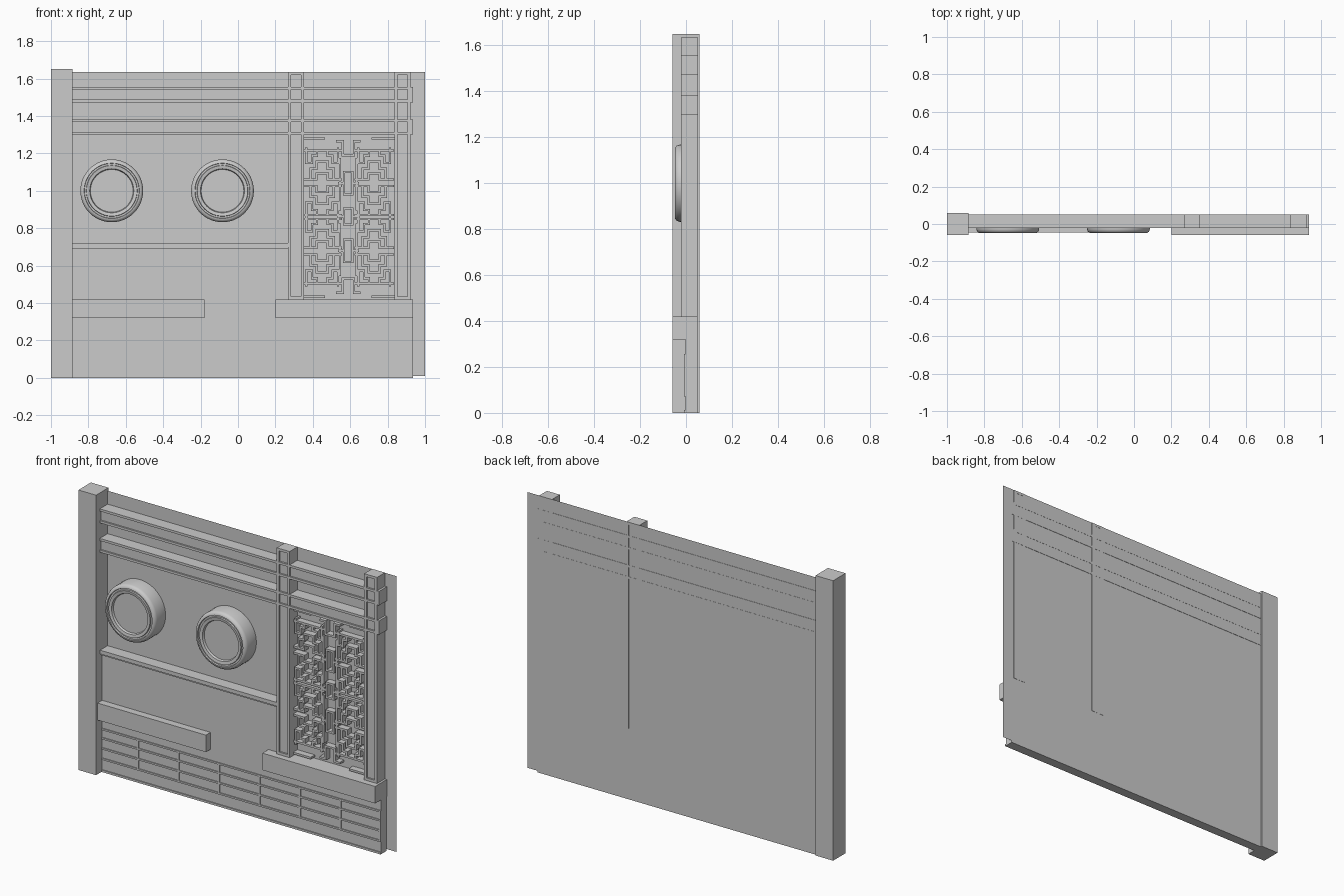
import bpy, bmesh, math
from mathutils import Matrix

if "Cube" in bpy.data.objects:
    bpy.data.objects.remove(bpy.data.objects["Cube"])

BACK = 0.05          # y of the thin backing sheet


def boxes(name, items):
    """One object made of boxes (x0, x1, y0, y1, z0, z1)."""
    bm = bmesh.new()
    for x0, x1, y0, y1, z0, z1 in items:
        m = Matrix.Translation(((x0 + x1) / 2, (y0 + y1) / 2, (z0 + z1) / 2))
        m = m @ Matrix.Diagonal((x1 - x0, y1 - y0, z1 - z0, 1))
        bmesh.ops.create_cube(bm, size=1, matrix=m)
    me = bpy.data.meshes.new(name)
    bm.to_mesh(me)
    bm.free()
    ob = bpy.data.objects.new(name, me)
    bpy.context.collection.objects.link(ob)
    return ob


def lathe(name, cx, cz, profile, n=48):
    """Spin (radius, y) profile around the y axis."""
    bm = bmesh.new()
    vs = [bm.verts.new((r, y, 0)) for r, y in profile]
    es = [bm.edges.new(p) for p in zip(vs, vs[1:])]
    bmesh.ops.spin(bm, geom=vs + es, cent=(0, 0, 0), axis=(0, 1, 0),
                   angle=math.tau, steps=n, use_duplicate=False)
    bmesh.ops.remove_doubles(bm, verts=bm.verts, dist=1e-4)
    bmesh.ops.recalc_face_normals(bm, faces=bm.faces)
    me = bpy.data.meshes.new(name)
    bm.to_mesh(me)
    bm.free()
    ob = bpy.data.objects.new(name, me)
    ob.location = (cx, 0, cz)
    bpy.context.collection.objects.link(ob)
    bpy.context.view_layer.objects.active = ob
    ob.select_set(True)
    bpy.ops.object.shade_smooth_by_angle(angle=math.radians(35))
    ob.select_set(False)


# Backing sheet (single plane)
bpy.ops.mesh.primitive_plane_add(size=1, location=(0.0575, BACK, 0.8225), rotation=(math.pi / 2, 0, 0))
sheet = bpy.context.object
sheet.name = "backing_sheet"
sheet.scale = (1.885, 1.625, 1)

# Heavy corner post
boxes("corner_post", [(-1, -0.885, -0.058, 0.058, 0, 1.65)])

# Plinth, lower wall and the rail on top of it
boxes("plinth", [(-0.885, 0.935, -0.002, 0.049, 0, 0.42)])
boxes("lower_wall", [(-0.885, 0.275, -0.002, BACK, 0.42, 0.69)])
boxes("wall_rail", [(-0.885, 0.275, -0.012, BACK, 0.69, 0.70),
                    (-0.885, 0.275, -0.02, BACK, 0.70, 0.722)])

# Ledges either side of the opening
boxes("left_ledge", [(-0.885, -0.178, -0.045, 0.0, 0.32, 0.42)])
boxes("right_ledge", [(0.20, 0.935, -0.058, BACK, 0.32, 0.42)])

# Brick joint strips
joints = [(-0.885, 0.935, -0.008, 0, z - 0.005, z + 0.005) for z in (0.077, 0.138, 0.198, 0.252)]
joints += [(x - 0.005, x + 0.005, -0.007, 0, 0.077, 0.252)
           for x in [-0.65 + 0.264 * i for i in range(6)] + [0.929]]
joints.append((-0.885, 0.935, -0.008, 0, 0, 0.012))
boxes("brick_joints", joints)

# Timber posts with raised edge strips
for name, x0, x1 in (("middle_post", 0.268, 0.352), ("right_post", 0.838, 0.922)):
    e, f = 0.015, -0.022
    boxes(name, [(x0 + 0.001, x1 - 0.001, -0.012, 0.051, 0.42, 1.634),
                 (x0, x0 + e, f, 0.052, 0.42, 1.635), (x1 - e, x1, f, 0.052, 0.42, 1.635),
                 (x0 + e, x1 - e, f, 0.052, 1.62, 1.635), (x0 + e, x1 - e, f, 0.0, 0.42, 0.435)])

# Cross beams with raised edge strips
for name, z0, z1 in (("upper_beam", 1.473, 1.556), ("lower_beam", 1.30, 1.382)):
    e, f = 0.014, -0.0225
    boxes(name, [(-0.885, 0.934, -0.013, 0.051, z0 + 0.001, z1 - 0.001),
                 (-0.885, 0.935, f, 0.052, z0, z0 + e), (-0.885, 0.935, f, 0.052, z1 - e, z1),
                 (0.921, 0.935, f, 0.052, z0 + e, z1 - e)])

# Round windows
ring = [(0.168, BACK), (0.168, -0.028), (0.164, -0.04), (0.155, -0.047), (0.148, -0.048),
        (0.146, -0.04), (0.137, -0.04), (0.135, -0.048), (0.118, -0.045), (0.114, -0.032), (0, -0.032)]
for i, x in enumerate((-0.675, -0.083)):
    lathe(f"round_window_{i + 1}", x, 1.0, ring)

# Fretwork: a quarter pattern of strokes mirrored four ways in each tile
T, FRONT = 0.006, 0.012
QUARTER = [(0.03, 0.018, 0.1, 0.018), (0.03, 0.018, 0.03, 0.05), (0, 0.05, 0.03, 0.05),
           (0.062, 0.018, 0.062, 0.075), (0.03, 0.075, 0.062, 0.075), (0.03, 0.075, 0.03, 0.112),
           (0, 0.112, 0.03, 0.112), (0.055, 0.105, 0.085, 0.105), (0.055, 0.105, 0.055, 0.145),
           (0.028, 0.145, 0.055, 0.145), (0.085, 0.105, 0.085, 0.183), (0.028, 0.145, 0.028, 0.165),
           (0, 0.172, 0.1, 0.172)]


def stroke(ax, az, bx, bz, front=FRONT):
    return (min(ax, bx) - T, max(ax, bx) + T, front, BACK, min(az, bz) - T, max(az, bz) + T)


for cx, side in ((0.45, "left"), (0.728, "right")):
    for cz, level in ((1.043, "upper"), (0.677, "lower")):
        boxes(f"fretwork_{side}_{level}",
              [stroke(cx + sx * a, cz + sz * b, cx + sx * c, cz + sz * d)
               for a, b, c, d in QUARTER for sx in (1, -1) for sz in (1, -1)])

# Centre links of the fretwork and its outer border
links = []
for z0, z1 in ((0.98, 1.10), (0.82, 0.905), (0.62, 0.74)):
    xa, xb = 0.567, 0.612
    links += [stroke(xa, z0, xb, z0), stroke(xa, z1, xb, z1),
              stroke(xa, z0, xa, z1), stroke(xb, z0, xb, z1)]
    zc = (z0 + z1) / 2
    links += [stroke(0.54, zc, xa, zc), stroke(xb, zc, 0.64, zc)]
for za, zb in ((1.19, 1.265), (0.53, 0.455)):
    links += [stroke(0.56, za, 0.62, za), stroke(0.56, za, 0.56, zb), stroke(0.62, za, 0.62, zb),
              stroke(0.53, zb, 0.56, zb), stroke(0.62, zb, 0.65, zb)]
for x in (0.545, 0.635):
    links += [stroke(x, 0.90, x, 1.17), stroke(x, 0.55, x, 0.82)]
boxes("fretwork_links", links)
boxes("fretwork_border", [stroke(0.352, 1.28, 0.46, 1.28), stroke(0.72, 1.28, 0.838, 1.28),
                          stroke(0.352, 0.434, 0.46, 0.434), stroke(0.72, 0.434, 0.838, 0.434)])
